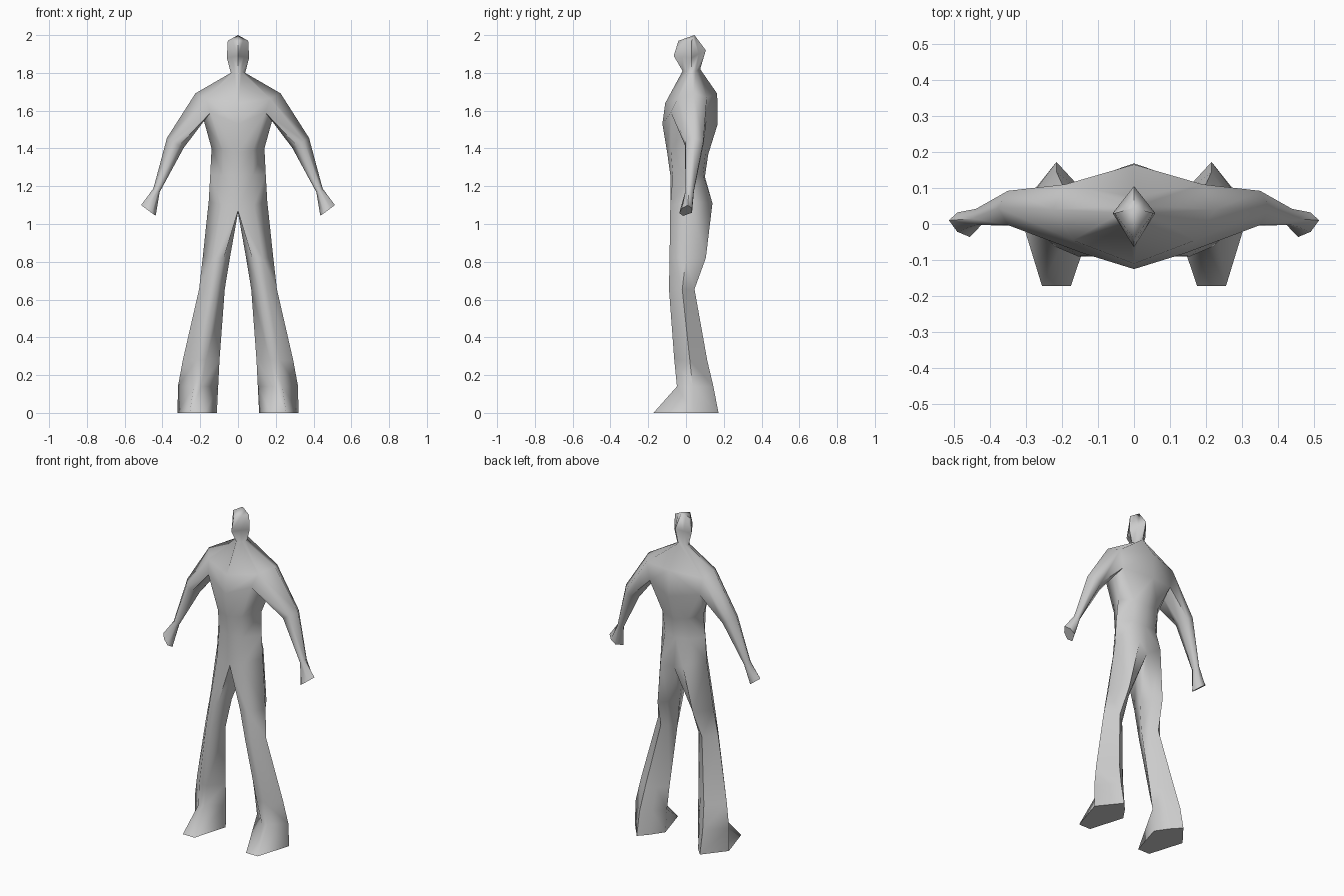
import bpy, bmesh, math
from mathutils import Vector

if "Cube" in bpy.data.objects:
    bpy.data.objects.remove(bpy.data.objects["Cube"])

bm = bmesh.new()


def ring(points):
    return [bm.verts.new(p) for p in points]


def skin(a, b, closed=False, skip=()):
    """Bridge two rings of equal length with quads."""
    n = len(a)
    for i in range(n if closed else n - 1):
        if i not in skip:
            j = (i + 1) % n
            bm.faces.new((a[i], a[j], b[j], b[i]))


def half_ring(fy, fz, f, s, b, by, bz):
    """Half torso section, from the front centre line round to the back."""
    return ring([(0, fy, fz), f, s, b, (0, by, bz)])


def diamond(fy, fz, s, by, bz):
    """Half head section: a four-sided diamond."""
    front, side, back = Vector((0, fy, fz)), Vector(s), Vector((0, by, bz))
    return ring([front, (front + side) / 2, side, (side + back) / 2, back])


# torso, from hips to shoulders
hip = half_ring(-.08, 1.07, (.085, -.083, 1.1), (.155, .02, 1.12), (.075, .14, 1.11), .115, 1.07)
torso = [
    hip,
    half_ring(-.083, 1.26, (.08, -.07, 1.26), (.147, .02, 1.26), (.08, .09, 1.26), .10, 1.25),
    half_ring(-.10, 1.38, (.08, -.08, 1.39), (.14, .03, 1.40), (.085, .105, 1.39), .118, 1.37),
    half_ring(-.125, 1.53, (.145, -.08, 1.59), (.18, .03, 1.545), (.17, .11, 1.56), .168, 1.53),
    half_ring(-.11, 1.64, (.17, -.045, 1.665), (.225, .04, 1.692), (.19, .11, 1.67), .165, 1.69),
]

# neck and head
torso += [
    diamond(-.018, 1.81, (.038, .03, 1.80), .075, 1.82),
    diamond(-.065, 1.89, (.059, .03, 1.88), .105, 1.92),
    diamond(-.04, 1.97, (.054, .03, 1.97), .045, 2.0),
]
for k in range(len(torso) - 1):
    skin(torso[k], torso[k + 1], skip=(1, 2) if k == 3 else ())  # arm hole
crown = torso[-1]
bm.faces.new((crown[0], crown[1], crown[2], crown[3], crown[4]))

# arm: outer point, inner point, front y, back y for elbow, wrist, hand
low, high = torso[3], torso[4]
prev = [high[1], high[2], high[3], low[3], low[2], low[1]]
for outer, inner, fy, by in [
    ((.376, .045, 1.456), (.288, .045, 1.402), -.005, .092),
    ((.448, .015, 1.188), (.415, .015, 1.168), -.003, .042),
    ((.513, .01, 1.10), (.436, -.015, 1.043), -.036, .032),
]:
    o, i = Vector(outer), Vector(inner)

    def edge(t, y):
        p = o.lerp(i, t)
        return (p.x, y, p.z)
    cur = ring([edge(.3, fy * .6), o, edge(.3, by), edge(.7, by), i, edge(.75, fy)])
    skin(prev, cur, closed=True)
    prev = cur
bm.faces.new(prev)

# leg and foot: z, inner x, outer x, side y, front x pair, front y, back x, back y
crotch = bm.verts.new((0, .02, 1.06))
prev = hip + [crotch]
for z, xi, xo, sy, f1, f2, fy, bx, by in [
    (.82, .043, .187, .0, .075, .13, -.087, .12, .105),
    (.655, .07, .206, -.02, .11, .155, -.09, .14, .045),
    (.28, .098, .292, .02, .17, .22, -.062, .2, .112),
    (.14, .105, .318, .035, .195, .235, -.048, .215, .145),
    (0, .112, .32, .04, .175, .255, -.172, .215, .172),
]:
    cur = ring([(f1, fy, z), (f2, fy, z), (xo, sy, z), (bx, by, z),
                ((bx + xi) / 2, (by + sy) / 2 + .01, z), (xi, sy, z)])
    skin(prev, cur, closed=True)
    prev = cur
bm.faces.new(prev)

# mirror to the other side and weld the centre line
bmesh.ops.mirror(bm, geom=bm.verts[:] + bm.edges[:] + bm.faces[:], axis='X', merge_dist=.0005)
bmesh.ops.remove_doubles(bm, verts=bm.verts[:], dist=.0005)
bmesh.ops.recalc_face_normals(bm, faces=bm.faces[:])

mesh = bpy.data.meshes.new("body")
bm.to_mesh(mesh)
bm.free()
body = bpy.data.objects.new("body", mesh)
bpy.context.collection.objects.link(body)
bpy.context.view_layer.objects.active = body
body.select_set(True)
bpy.ops.object.shade_smooth_by_angle(angle=math.radians(70))
